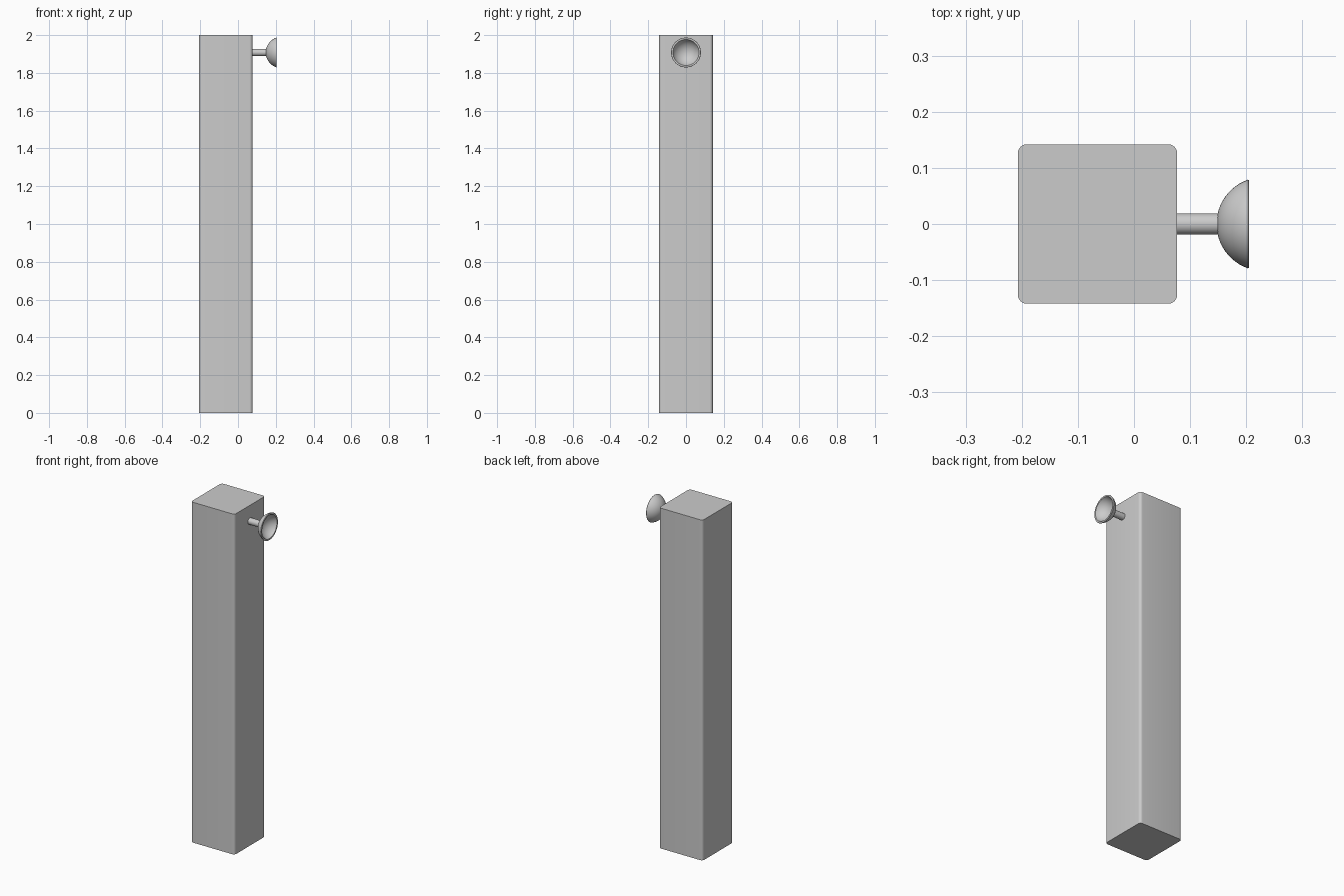
import bpy, bmesh, math
from mathutils import Vector

cube = bpy.data.objects.get("Cube")
if cube:
    bpy.data.objects.remove(cube, do_unlink=True)

# Single flat grey
grey = bpy.data.materials.new("light_grey")
grey.use_nodes = True
colour = (0.6, 0.6, 0.6, 1)
grey.diffuse_color = colour
grey.node_tree.nodes["Principled BSDF"].inputs["Base Color"].default_value = colour

HEIGHT, WIDTH, POST_X = 2.0, 0.284, -0.065
FACE_X = POST_X + WIDTH / 2
CUP_X, RIM_X, AXIS_Z = 0.147, 0.205, 1.908


def finish(bm, name, angle):
    bmesh.ops.recalc_face_normals(bm, faces=bm.faces[:])
    mesh = bpy.data.meshes.new(name)
    bm.to_mesh(mesh)
    bm.free()
    mesh.materials.append(grey)
    obj = bpy.data.objects.new(name, mesh)
    bpy.context.collection.objects.link(obj)
    bpy.ops.object.select_all(action="DESELECT")
    obj.select_set(True)
    bpy.context.view_layer.objects.active = obj
    bpy.ops.object.shade_smooth_by_angle(angle=math.radians(angle))
    return obj


def lathe(name, profile, segments=48):
    """Turn (x, radius) points around the horizontal axis of the knob."""
    bm = bmesh.new()
    verts = [bm.verts.new((x, 0, AXIS_Z + r)) for x, r in profile]
    edges = [bm.edges.new(pair) for pair in zip(verts, verts[1:])]
    bmesh.ops.spin(bm, geom=verts + edges, cent=(0, 0, AXIS_Z), axis=(1, 0, 0),
                   angle=math.tau, steps=segments)
    bmesh.ops.remove_doubles(bm, verts=bm.verts[:], dist=1e-5)
    return finish(bm, name, 40)


def cap_arc(apex, end, radius, steps=12):
    """Spherical cap profile from its apex on the axis to its rim."""
    depth = end - apex
    ball = (radius ** 2 + depth ** 2) / (2 * depth)
    sweep = math.asin(radius / ball)
    return [(apex + ball * (1 - math.cos(sweep * i / steps)),
             ball * math.sin(sweep * i / steps)) for i in range(steps + 1)]


# Square post with rounded upright corners
bm = bmesh.new()
bmesh.ops.create_cube(bm, size=1)
bmesh.ops.scale(bm, vec=(WIDTH, WIDTH, HEIGHT), verts=bm.verts[:])
bmesh.ops.translate(bm, vec=(POST_X, 0, HEIGHT / 2), verts=bm.verts[:])
upright = [e for e in bm.edges
           if abs((e.verts[0].co - e.verts[1].co).normalized().dot(Vector((0, 0, 1)))) > 0.9]
bmesh.ops.bevel(bm, geom=upright, offset=0.016, segments=6, profile=0.5, affect="EDGES")
finish(bm, "post", 30)

# Stem joining the post to the cup
lathe("stem", [(FACE_X - 0.005, 0), (FACE_X - 0.005, 0.019),
               (CUP_X + 0.006, 0.019), (CUP_X + 0.006, 0)], 32)

# Hollow cup opening away from the post, with a thin rim
outer = cap_arc(CUP_X, RIM_X - 0.002, 0.079)
inner = cap_arc(CUP_X + 0.011, RIM_X, 0.069)
lathe("cup", outer + [(RIM_X, 0.078)] + inner[::-1])
